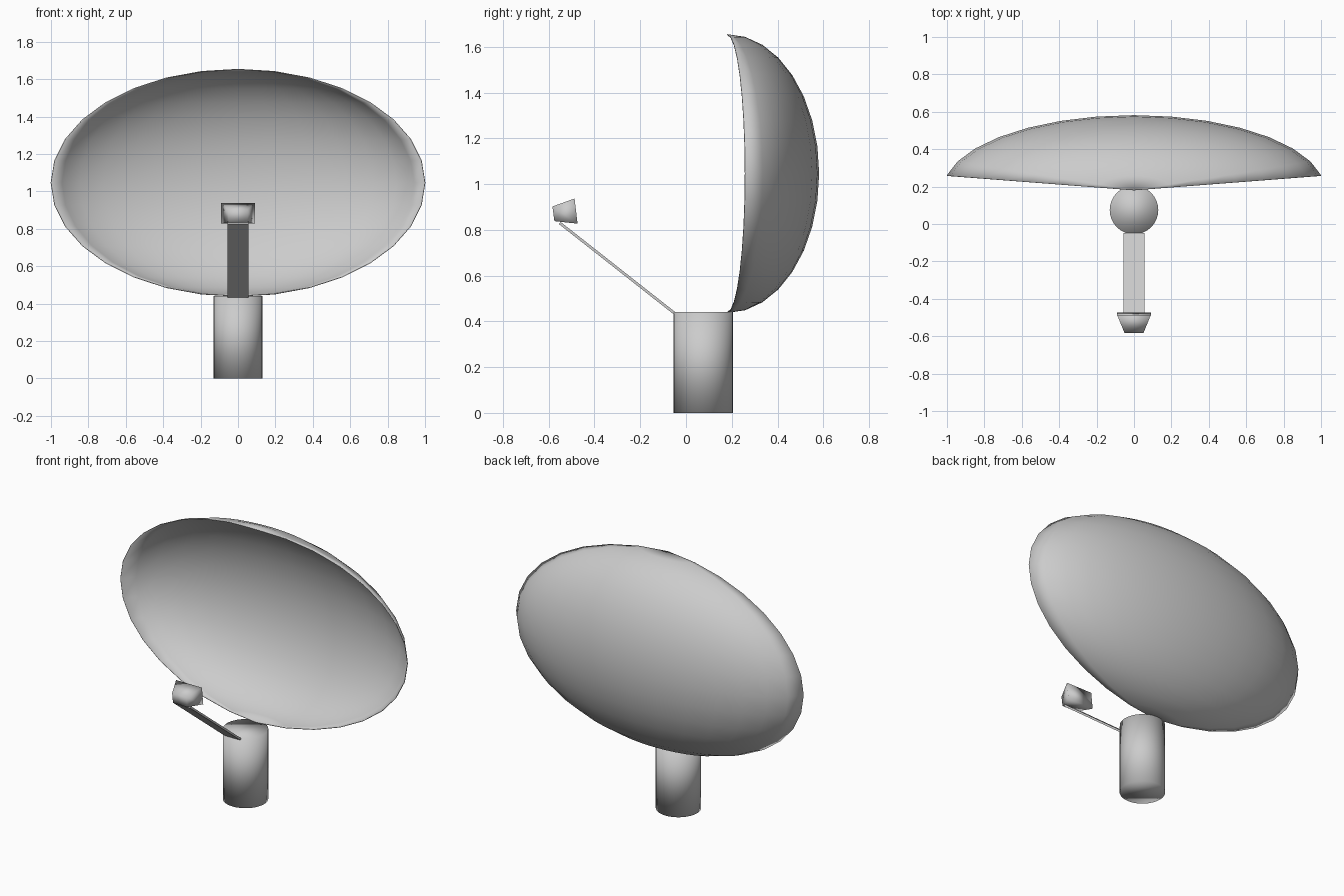
import bpy, bmesh, math
from mathutils import Vector, Matrix

if "Cube" in bpy.data.objects:
    bpy.data.objects.remove(bpy.data.objects["Cube"])


def add_object(name, bm, smooth=True):
    bmesh.ops.recalc_face_normals(bm, faces=bm.faces)
    mesh = bpy.data.meshes.new(name)
    for f in bm.faces:
        f.smooth = smooth
    bm.to_mesh(mesh)
    bm.free()
    obj = bpy.data.objects.new(name, mesh)
    bpy.context.collection.objects.link(obj)
    return obj


# Dish: the back segments of a squashed sphere with upright poles
step = math.radians(360 / 32)
bm = bmesh.new()
bmesh.ops.create_uvsphere(bm, u_segments=32, v_segments=16, radius=1)
unwanted = []
for f in bm.faces:
    c = f.calc_center_median()
    if not step < math.atan2(c.y, c.x) < math.pi - step:
        unwanted.append(f)
bmesh.ops.delete(bm, geom=unwanted, context='FACES')
bmesh.ops.scale(bm, vec=(1 / math.cos(step), 0.4, 0.607), verts=bm.verts)
bmesh.ops.translate(bm, vec=(0, 0.18, 1.046), verts=bm.verts)
# orient outward before thickening inward
for f in bm.faces:
    f.normal_update()
    if f.normal.y < 0 and abs(f.normal.y) > 0.2:
        f.normal_flip()
dish = add_object("dish", bm)
shell = dish.modifiers.new("shell", 'SOLIDIFY')
shell.thickness = 0.004
shell.offset = 0

# Pedestal
bm = bmesh.new()
bmesh.ops.create_cone(bm, cap_ends=True, segments=32, radius1=0.13, radius2=0.13,
                      depth=0.44, matrix=Matrix.Translation((0, 0.075, 0.22)))
add_object("pedestal", bm)

# Feed arm: thin plank from the pedestal top to the receiver
a, b = Vector((0, -0.052, 0.437)), Vector((0, -0.552, 0.83))
d = b - a
bm = bmesh.new()
bmesh.ops.create_cube(bm, size=1, matrix=Matrix.Translation((a + b) / 2)
                      @ Matrix.Rotation(math.atan2(d.z, d.y), 4, 'X')
                      @ Matrix.Diagonal((0.112, d.length, 0.012, 1)))
add_object("feed_arm", bm, smooth=False)

# Receiver: tapered box, wide end towards the dish
bm = bmesh.new()
bmesh.ops.create_cube(bm, size=2)
side = {(1, 1): (0.09, -0.487, 0.937), (1, -1): (0.09, -0.474, 0.827),
        (-1, 1): (0.05, -0.584, 0.902), (-1, -1): (0.05, -0.575, 0.838)}
for v in bm.verts:
    x, y, z = side[(round(v.co.y), round(v.co.z))]
    v.co = (x * v.co.x, y, z)
add_object("receiver", bm)
